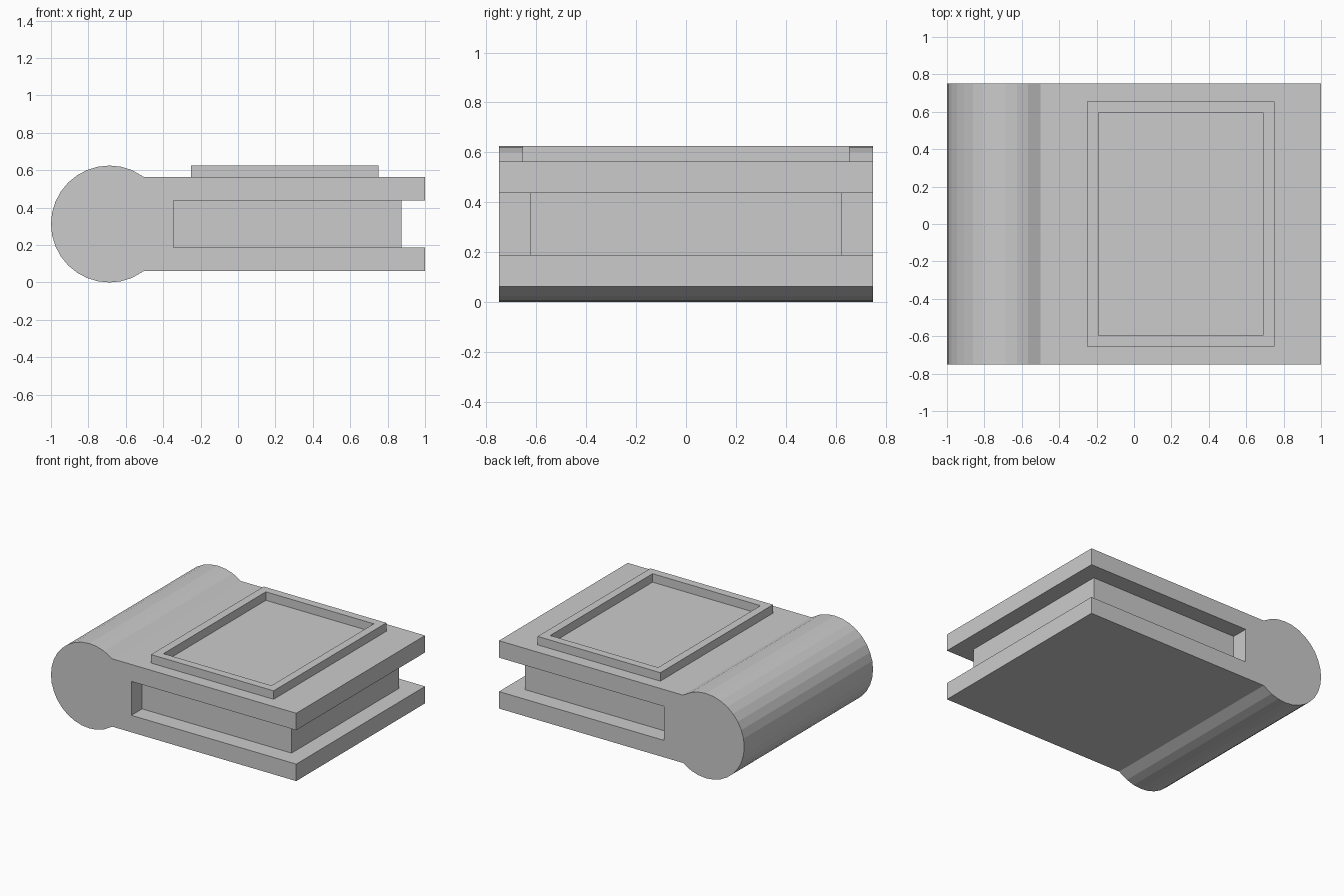
import bpy
import bmesh
from math import sin, cos, radians

if "Cube" in bpy.data.objects:
    bpy.data.objects.remove(bpy.data.objects["Cube"])


def make_prism(name, loop, axis, start, end):
    """Extrude a closed 2D loop along 'y' (loop in xz) or 'z' (loop in xy)."""
    place = {"y": lambda u, v: (u, start, v), "z": lambda u, v: (u, v, start)}[axis]
    step = {"y": (0, end - start, 0), "z": (0, 0, end - start)}[axis]
    bm = bmesh.new()
    face = bm.faces.new([bm.verts.new(place(u, v)) for u, v in loop])
    out = bmesh.ops.extrude_face_region(bm, geom=[face], use_keep_orig=True)
    verts = [g for g in out["geom"] if isinstance(g, bmesh.types.BMVert)]
    bmesh.ops.translate(bm, verts=verts, vec=step)
    bmesh.ops.recalc_face_normals(bm, faces=bm.faces)
    mesh = bpy.data.meshes.new(name)
    bm.to_mesh(mesh)
    bm.free()
    obj = bpy.data.objects.new(name, mesh)
    bpy.context.collection.objects.link(obj)
    return obj


def rectangle(x0, x1, y):
    return [(x0, -y), (x1, -y), (x1, y), (x0, y)]


# Binding: round spine and both covers as one side profile
MID, RADIUS, SPINE_X = 0.3125, 0.3125, -0.6875
angles = [53.13] + [67.5 + 11.25 * i for i in range(21)] + [306.87]
profile = [(SPINE_X + RADIUS * cos(radians(a)), MID + RADIUS * sin(radians(a)))
           for a in angles]
profile += [(1, 0.0625), (1, 0.1875), (-0.344, 0.1875),
            (-0.344, 0.4375), (1, 0.4375), (1, 0.5625)]
make_prism("spine_and_covers", profile, "y", -0.75, 0.75)

# Page block, set back from the cover edges
make_prism("pages", rectangle(-0.344, 0.875, 0.625), "z", 0.1875, 0.4375)

# Raised frame on the front cover: mitred ring around an open panel
outer = rectangle(-0.25, 0.75, 0.656)
inner = rectangle(-0.19, 0.69, 0.596)
bm = bmesh.new()
rings = [[bm.verts.new((x, y, z)) for x, y in loop]
         for loop, z in ((outer, 0.5625), (outer, 0.625), (inner, 0.625), (inner, 0.5625))]
for r in range(4):
    a, b = rings[r], rings[(r + 1) % 4]
    for i in range(4):
        j = (i + 1) % 4
        bm.faces.new((a[i], a[j], b[j], b[i]))
bmesh.ops.recalc_face_normals(bm, faces=bm.faces)
frame_mesh = bpy.data.meshes.new("cover_frame")
bm.to_mesh(frame_mesh)
bm.free()
bpy.context.collection.objects.link(bpy.data.objects.new("cover_frame", frame_mesh))
